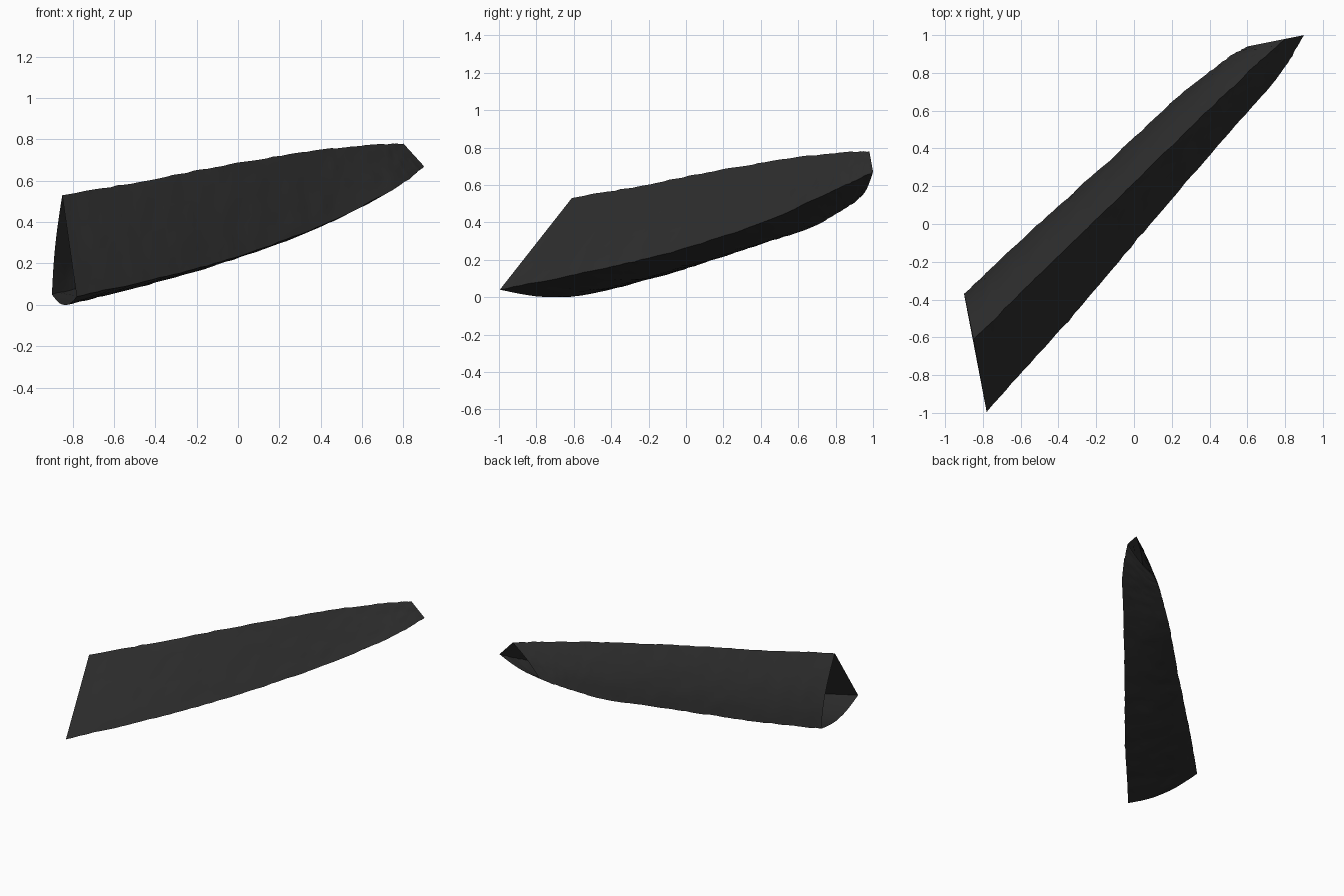
import bpy, bmesh, math, random
from mathutils import Vector

if "Cube" in bpy.data.objects:
    bpy.data.objects.remove(bpy.data.objects["Cube"])

random.seed(4)

# Three long edges of the hollow three-sided shell (near end to far end)
RIDGE = [(-.85, -.61, .53), (-.45, -.22, .60), (-.04, .18, .68),
         (.37, .58, .745), (.65, .845, .775), (.80, .98, .78)]
LEFT = [(-.90, -.37, .05), (-.55, -.04, .14), (-.16, .31, .255),
        (.22, .66, .37), (.47, .86, .48), (.60, .94, .54)]
RIGHT = [(-.78, -.995, .04), (-.38, -.55, .13), (.02, -.08, .24),
         (.44, .41, .40), (.77, .79, .57), (.90, 1.0, .67)]


def smooth_point(keys, s):
    """Catmull-Rom point at s in 0..len-1."""
    k = [Vector(p) for p in keys]
    k = [2 * k[0] - k[1]] + k + [2 * k[-1] - k[-2]]
    i = min(int(s), len(keys) - 2)
    t = s - i
    a, b, c, d = k[i:i + 4]
    return 0.5 * (2 * b + (c - a) * t + (2 * a - 5 * b + 4 * c - d) * t * t
                  + (3 * b - a - 3 * c + d) * t ** 3)


ROWS, SIDE = 60, 10
bm = bmesh.new()
rings = []
for r in range(ROWS + 1):
    u = r / ROWS
    top, left, right = (smooth_point(e, u * 5) for e in (RIDGE, LEFT, RIGHT))
    outward = Vector((left.x - right.x, left.y - right.y, 0)).normalized()
    bulge = outward * .045 * (1 - .7 * u)
    sag = Vector((0, 0, -.047 * (1 - .6 * u)))
    ring = []
    # rounded back side, sagging underside, flat front side
    for a, b, bow in ((top, left, bulge), (left, right, sag), (right, top, Vector())):
        for j in range(SIDE):
            t = j / SIDE
            p = a.lerp(b, t) + bow * math.sin(math.pi * t)
            if 0 < r < ROWS:  # slightly rough surface
                p += Vector([random.uniform(-.003, .003) for _ in range(3)])
            p.z = max(p.z, 0)
            ring.append(bm.verts.new(p))
    rings.append(ring)

# Skin between the rings; both ends stay open
n = SIDE * 3
for a, b in zip(rings, rings[1:]):
    for j in range(n):
        k = (j + 1) % n
        bm.faces.new((a[j], a[k], b[k], b[j]))
bmesh.ops.recalc_face_normals(bm, faces=bm.faces)
# make sure the normals of the open shell point outward
centre = sum((v.co for v in bm.verts), Vector()) / len(bm.verts)
if sum(f.normal.dot(f.calc_center_median() - centre) for f in bm.faces) < 0:
    bmesh.ops.reverse_faces(bm, faces=bm.faces)

mesh = bpy.data.meshes.new("hollow_shard")
bm.to_mesh(mesh)
bm.free()
shard = bpy.data.objects.new("hollow_shard", mesh)
bpy.context.collection.objects.link(shard)

mat = bpy.data.materials.new("charcoal")
mat.diffuse_color = (.027, .027, .027, 1)
mat.use_nodes = True
mat.node_tree.nodes["Principled BSDF"].inputs["Base Color"].default_value = mat.diffuse_color
mesh.materials.append(mat)

bpy.context.view_layer.objects.active = shard
shard.select_set(True)
bpy.ops.object.shade_smooth_by_angle(angle=math.radians(35))
